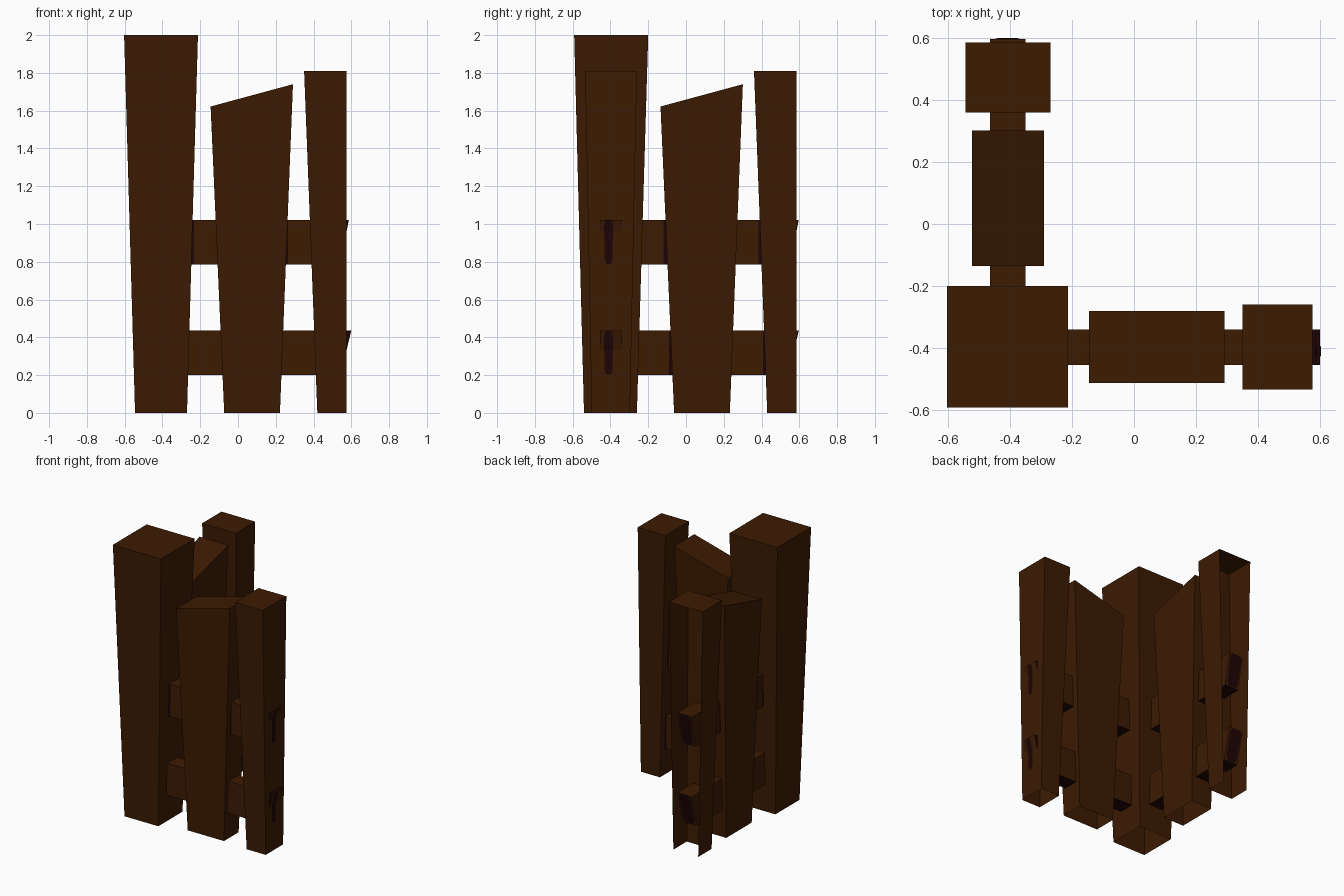
import bpy

if "Cube" in bpy.data.objects:
    bpy.data.objects.remove(bpy.data.objects["Cube"])


def material(name, rgb):
    m = bpy.data.materials.new(name)
    m.diffuse_color = (*rgb, 1)
    m.use_nodes = True
    m.node_tree.nodes["Principled BSDF"].inputs["Base Color"].default_value = m.diffuse_color
    return m


WOOD = material("dark brown wood", (0.045, 0.0108, 0.0006))
STAIN = material("dark red stain", (0.0135, 0.0012, 0.0015))


def place(u, v, z, side):
    # the side arm is the front arm mirrored across the corner diagonal
    return (v - 0.01, u + 0.01, z) if side else (u, v, z)


def make(name, verts, faces, side=False, dark=()):
    me = bpy.data.meshes.new(name)
    me.from_pydata([place(*p, side) for p in verts], [],
                   [f[::-1] if side else f for f in faces])
    me.materials.append(WOOD)
    me.materials.append(STAIN)
    for i in dark:
        me.polygons[i].material_index = 1
    ob = bpy.data.objects.new(name, me)
    bpy.context.collection.objects.link(ob)
    return ob


# side walls: low-v, high-u, high-v, low-u; then the top
WALLS = [(0, 1, 5, 4), (1, 2, 6, 5), (2, 3, 7, 6), (3, 0, 4, 7), (4, 5, 6, 7)]


def post(name, bot, top, z0, z1, side=False, open_end=False):
    """Tapered hollow board, open below; top may slope along u."""
    verts = []
    for (a, b, c, d), za, zb in ((bot, 0, 0), (top, z0, z1)):
        verts += [(a, c, za), (b, c, zb), (b, d, zb), (a, d, za)]
    faces = [f for i, f in enumerate(WALLS) if not (open_end and i == 1)]
    make(name, verts, faces, side)


BOTTOM, HIGH_V, TOP, LOW_V = range(4)


def rail(name, z0, z1, low, high, side, stains):
    """Rail with slanted end, cut into rings so the joints can be stained."""
    cuts = sorted({-0.35, *(u for s in stains for u in s[:2])})
    stops = [(u, u) for u in cuts]
    if not side:
        stops.append((0.535, 0.535))
    stops.append((low, high))
    v0, v1 = -0.455, -0.34
    verts = []
    for lo, hi in stops:
        verts += [(lo, v0, z0), (lo, v1, z0), (hi, v1, z1), (hi, v0, z1)]
    faces, dark = [(0, 3, 2, 1)], []
    n = len(stops)
    for r in range(n - 1):
        for k in range(4):
            a, b = r * 4 + k, r * 4 + (k + 1) % 4
            stained = any(k == f and s <= stops[r][0] < e for s, e, f in stains)
            tip = not side and r == n - 2
            if stained or tip or k == BOTTOM:
                dark.append(len(faces))
            faces.append((a, b, b + 4, a + 4))
    e = (n - 1) * 4
    faces.append((e, e + 1, e + 2, e + 3))
    make(name, verts, faces, side, dark)


def end_mark(name, z0, z1, low, high, side):
    """Thin stain over the rail end, following its slant and the post face."""
    c, w = -0.41, 0.023
    if side:
        c, w = -0.3975, 0.048
    slant = lambda z: low + (high - low) * (z - z0) / (z1 - z0)
    z_break = z0 + (z1 - z0) * (0.575 - low) / (high - low)
    rows = [(z0 + 0.004, 0.6), (z0 + 0.03, 0.9), (z_break, 1.0),
            (z1 - 0.025, 1.0), (z1 - 0.001, 0.6)]
    verts = []
    for z, k in rows:
        x = (slant(z) if side else max(0.575, slant(z))) + 0.003
        verts += [(x, c - w * k, z), (x, c + w * k, z)]
    faces = [(2 * i, 2 * i + 1, 2 * i + 3, 2 * i + 2) for i in range(len(rows) - 1)]
    make(name, verts, faces, side, range(len(faces)))


# Corner post
post("corner_post", (-0.545, -0.27, -0.54, -0.26),
     (-0.603, -0.212, -0.592, -0.2), 2.0, 2.0)

LOWER_STAINS = [(-0.1, 0.0, HIGH_V), (0.397, 0.45, HIGH_V)]
UPPER_STAINS = [(-0.245, -0.232, LOW_V), (-0.128, 0.0, HIGH_V),
                (0.2, 0.266, LOW_V), (0.375, 0.45, HIGH_V)]

for side, label in ((False, "front"), (True, "side")):
    # Middle board with sloped top
    post(label + "_board", (-0.073, 0.222, -0.48, -0.31),
         (-0.145, 0.291, -0.512, -0.28), 1.622, 1.74, side)
    # End post, cut flat at its outer face
    post(label + "_end_post", (0.42, 0.575, -0.499, -0.297),
         (0.35, 0.575, -0.534, -0.26), 1.81, 1.81, side, open_end=side)
    # Two rails with stained ends
    tip = 0.587 if side else 0.6
    for level, z0, z1, low, high, stains in (
            ("lower", 0.20, 0.435, tip - 0.058, tip, LOWER_STAINS),
            ("upper", 0.785, 1.022, 0.54, 0.587, UPPER_STAINS)):
        rail(f"{label}_{level}_rail", z0, z1, low, high, side, stains)
        end_mark(f"{label}_{level}_rail_end_mark", z0, z1, low, high, side)
